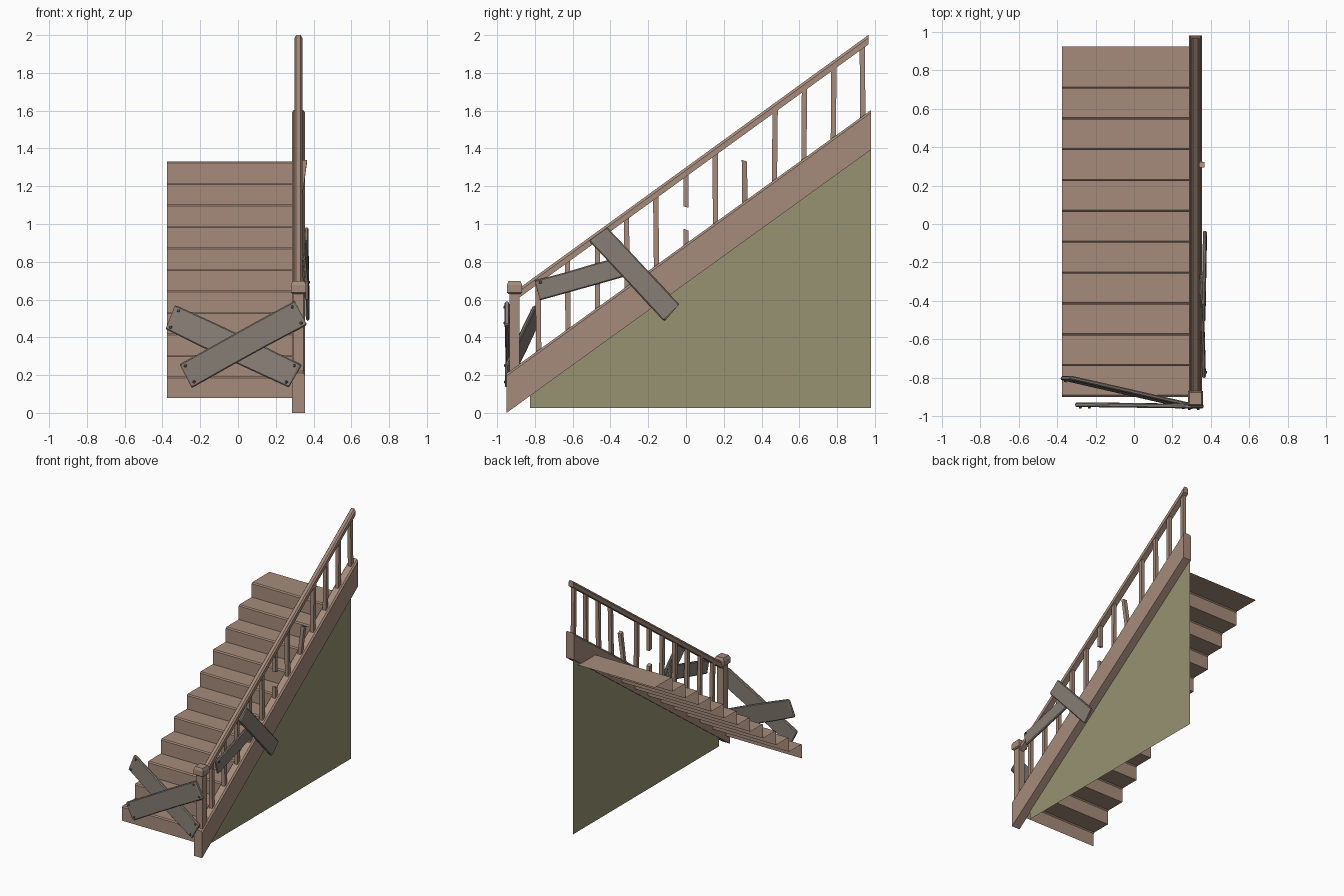
import bpy, bmesh, random
from mathutils import Vector, Matrix

if "Cube" in bpy.data.objects:
    bpy.data.objects.remove(bpy.data.objects["Cube"])

random.seed(4)


def material(name, rgb):
    m = bpy.data.materials.new(name)
    m.diffuse_color = (*rgb, 1)
    m.use_nodes = True
    m.node_tree.nodes["Principled BSDF"].inputs["Base Color"].default_value = m.diffuse_color
    return m


WOOD = material("stair_wood", (0.38, 0.26, 0.20))
OLIVE = material("panel_olive", (0.31, 0.29, 0.17))
GREY = material("plank_grey", (0.24, 0.205, 0.175))
IRON = material("nail_iron", (0.10, 0.09, 0.08))


def finish(bm, name, mat, fix=True):
    if fix:
        bmesh.ops.recalc_face_normals(bm, faces=bm.faces)
    me = bpy.data.meshes.new(name)
    bm.to_mesh(me)
    bm.free()
    ob = bpy.data.objects.new(name, me)
    bpy.context.collection.objects.link(ob)
    me.materials.append(mat)
    return ob


def loft(name, rings, mat):
    """Closed solid skinned between rings of points."""
    bm = bmesh.new()
    vs = [[bm.verts.new(p) for p in r] for r in rings]
    n = len(vs[0])
    for a, b in zip(vs, vs[1:]):
        for i in range(n):
            bm.faces.new((a[i], a[(i + 1) % n], b[(i + 1) % n], b[i]))
    bm.faces.new(vs[0])
    bm.faces.new(vs[-1])
    return finish(bm, name, mat)


def square(x, y, z, hx, hy, slope=0.0):
    return [(x + a * hx, y + b * hy, z + slope * b * hy)
            for a, b in ((-1, -1), (1, -1), (1, 1), (-1, 1))]


SLOPE = 0.722
RX = 0.32                       # centre line of the balustrade


def string_top(y):
    return 0.21 + SLOPE * (y + 0.95)


def rail_top(y):
    return 2.0 + 0.725 * (y - 0.965)


# Steps: one zigzag sheet with chamfered nosings
RISE, RUN, N = 0.1137, 0.1605, 11
profile = [(-0.90, 0.08)]
for k in range(N):
    y, z = -0.90 + RUN * k, 0.08 + RISE * (k + 1)
    y_end = 0.925 if k == N - 1 else y + RUN
    profile += [(y, z - 0.008), (y + 0.009, z), (y_end, z)]
bm = bmesh.new()
left = [bm.verts.new((-0.375, y, z)) for y, z in profile]
right = [bm.verts.new((0.29, y, z)) for y, z in profile]
for i in range(len(profile) - 1):
    bm.faces.new((left[i], right[i], right[i + 1], left[i + 1]))
finish(bm, "steps", WOOD, fix=False)

# Sloping side board with chamfered top edges
section = [(0.285, -0.21), (0.355, -0.21), (0.355, -0.014),
           (0.345, 0), (0.295, 0), (0.285, -0.014)]
loft("side_board", [[(x, y, string_top(y) + dz) for x, dz in section]
                    for y in (-0.95, 0.98)], WOOD)

# Triangular panel below the side board
bm = bmesh.new()
pts = [(-0.825, 0.025), (0.98, 0.025), (0.98, 1.395), (-0.825, 0.092)]
bm.faces.new([bm.verts.new((0.292, y, z)) for y, z in pts])
finish(bm, "side_panel", OLIVE, fix=False)

# Handrail
section = [(-0.022, -0.05), (0.022, -0.05), (0.022, -0.016),
           (0.012, 0), (-0.012, 0), (-0.022, -0.016)]
loft("handrail", [[(RX + x, y, rail_top(y) + dz) for x, dz in section]
                  for y in (-0.90, 0.965)], WOOD)

# Newel post and its cap
NY = -0.908
loft("newel_post", [square(RX, NY, z, 0.027, 0.027) for z in (0.17, 0.645)], WOOD)
loft("newel_cap", [square(RX, NY, z, h, h) for z, h in
                   ((0.63, 0.031), (0.637, 0.040), (0.678, 0.040), (0.697, 0.032))], WOOD)


# Balusters: whole ones, one snapped in two, one leaning loose
def baluster(name, y, z0, z1, s0=SLOPE, s1=SLOPE, lean=(0, 0)):
    loft(name, [square(RX, y, z0, 0.014, 0.014, s0),
                square(RX + lean[0], y + lean[1], z1, 0.014, 0.014, s1)], WOOD)


for i in range(12):
    y = -0.78 + 0.156 * i
    low, high = string_top(y) - 0.015, rail_top(y) - 0.035
    if i == 5:
        baluster("snapped_baluster_bottom", y, low, 0.97, s1=-0.4)
        baluster("snapped_baluster_top", y, 1.09, high, s0=-0.3)
    elif i == 7:
        baluster("loose_baluster", y, low, 1.335, s1=-0.3, lean=(0.032, -0.003))
    else:
        d = random.uniform(-0.005, 0.005)
        baluster("baluster_%02d" % i, y, low, high, lean=(d, d))


# Boards: worn planks between two points, facing a given way
def plank(name, p0, p1, width, thick, facing, nails):
    p0, p1 = Vector(p0), Vector(p1)
    u = (p1 - p0).normalized()
    v = Vector(facing).cross(u).normalized()
    n = u.cross(v)
    length = (p1 - p0).length
    h, t, c = width / 2, thick / 2, 0.006
    rings = []
    for f in (0, 0.012, 0.3, 0.65, 0.988, 1):
        e = 0.004 if f in (0, 1) else 0
        w0, w1 = (h - e + random.uniform(-0.003, 0.002) for _ in range(2))
        tt = t - e
        sec = [(-w0, -tt + c), (-w0 + c, -tt), (w1 - c, -tt), (w1, -tt + c),
               (w1, tt - c), (w1 - c, tt), (-w0 + c, tt), (-w0, tt - c)]
        skew = random.uniform(-0.008, 0.008) if e else 0
        rings.append([p0 + u * (length * f + skew * a / h) + v * a + n * b
                      for a, b in sec])
    loft(name, rings, GREY)
    # nail heads near the corners
    rot = n.to_track_quat('Z', 'Y').to_matrix().to_4x4()
    for j, (f, side) in enumerate(nails):
        pos = p0 + u * (length * f) + v * (side * h * 0.68) + n * (t + 0.002)
        bm = bmesh.new()
        bmesh.ops.create_cone(bm, cap_ends=True, segments=8, radius1=0.009,
                              radius2=0.006, depth=0.01,
                              matrix=Matrix.Translation(pos) @ rot)
        finish(bm, "%s_nail_%d" % (name, j), IRON)


corners = [(0.035, -1), (0.035, 1), (0.965, -1), (0.965, 1)]
plank("front_board_falling", (-0.357, -0.80, 0.507), (0.302, -0.95, 0.195),
      0.142, 0.022, (0, -1, 0), corners)
plank("front_board_rising", (-0.277, -0.94, 0.195), (0.332, -0.948, 0.53),
      0.142, 0.024, (0, -1, 0), corners)
plank("side_board_low", (0.364, -0.787, 0.648), (0.350, -0.275, 0.79),
      0.11, 0.02, (1, 0, 0), [(0.05, 1), (0.95, 1)])
plank("side_board_cross", (0.362, -0.465, 0.945), (0.369, -0.075, 0.53),
      0.122, 0.02, (1, 0, 0), [])
